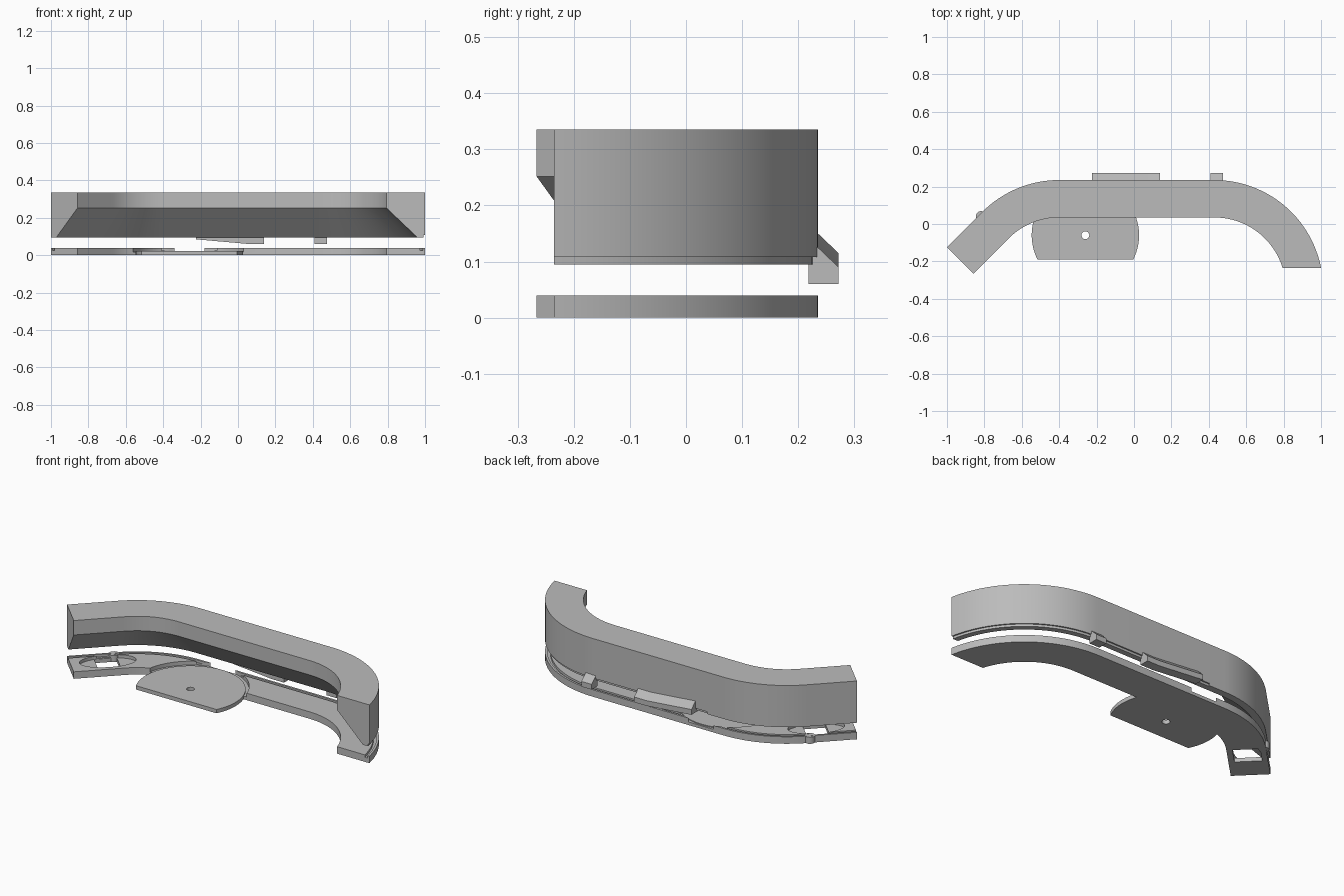
import bpy, bmesh
from math import sin, cos, asin, pi, radians
from mathutils import Vector, Matrix

if "Cube" in bpy.data.objects:
    bpy.data.objects.remove(bpy.data.objects["Cube"])

grey = bpy.data.materials.new("plain_grey")
grey.use_nodes = True
COLOUR = (0.5, 0.5, 0.5, 1)
grey.diffuse_color = COLOUR
grey.node_tree.nodes["Principled BSDF"].inputs["Base Color"].default_value = COLOUR

OUTER_R, ARC_Y, LEFT_X, RIGHT_X, END_Y = 0.581, -0.346, -0.40, 0.43, -0.235
SPLIT_X, SEGS = -0.30, 24
ARM = Vector((1, 1, 0)).normalized()
SIDE = Vector((1, -1, 0)).normalized()


def left_path(t):
    """Plan line at distance t inside the outer edge, from the angled end to the split."""
    r = OUTER_R - t
    pts = [Vector((-1, -0.125, 0)) + SIDE * t]
    for i in range(SEGS + 1):
        a = radians(135 - 45 * i / SEGS)
        pts.append(Vector((LEFT_X + r * cos(a), ARC_Y + r * sin(a), 0)))
    return pts + [Vector((SPLIT_X, ARC_Y + r, 0))]


def right_path(t):
    """Plan line from the split to the squared-off curved end."""
    r = OUTER_R - t
    end = asin((END_Y - ARC_Y) / r)
    pts = [Vector((SPLIT_X, ARC_Y + r, 0))]
    for i in range(SEGS + 1):
        a = pi / 2 + (end - pi / 2) * i / SEGS
        pts.append(Vector((RIGHT_X + r * cos(a), ARC_Y + r * sin(a), 0)))
    return pts


def full_path(t):
    return left_path(t) + right_path(t)[1:]


def finish(name, bm):
    bmesh.ops.recalc_face_normals(bm, faces=bm.faces[:])
    mesh = bpy.data.meshes.new(name)
    bm.to_mesh(mesh)
    bm.free()
    mesh.materials.append(grey)
    ob = bpy.data.objects.new(name, mesh)
    bpy.context.collection.objects.link(ob)
    return ob


def loft(name, rows, closed=True):
    """Skin equal-length cross-sections and cap both ends."""
    bm = bmesh.new()
    rings = [[bm.verts.new(p) for p in row] for row in rows]
    n = len(rings[0])
    for a, b in zip(rings, rings[1:]):
        for j in range(n):
            k = (j + 1) % n
            bm.faces.new((a[j], a[k], b[k], b[j]))
    bm.faces.new(rings[0])
    bm.faces.new(rings[-1])
    return finish(name, bm)


def sweep(name, path, profile):
    lines = [[p + Vector((0, 0, z)) for p in path(t)] for t, z in profile]
    return loft(name, list(zip(*lines)))


def prism(name, outline, z0, z1):
    return loft(name, [[(x, y, z) for x, y in outline] for z in (z0, z1)])


def ellipse(cx, cy, rx, ry, turn=0, n=64):
    m = Matrix.Rotation(turn, 2)
    pts = [m @ Vector((rx * cos(2 * pi * i / n), ry * sin(2 * pi * i / n))) for i in range(n)]
    return [(cx + p.x, cy + p.y) for p in pts]


def cut(ob, cutter):
    cutter.hide_render = True
    mod = ob.modifiers.new("cut", "BOOLEAN")
    mod.operation, mod.solver, mod.object = "DIFFERENCE", "EXACT", cutter
    bpy.context.view_layer.objects.active = ob
    bpy.ops.object.modifier_apply(modifier=mod.name)
    bpy.data.objects.remove(cutter)


# Upper cover: upright outer wall, flat top, undercut inner face
parts = []
inner = [(0, 0.335), (0.2, 0.335), (0.2, 0.252), (0.04, 0.095)]
parts.append(sweep("cover_left", left_path, inner + [(0, 0.095)]))
parts.append(sweep("cover_right", right_path,
                   inner + [(0.008, 0.095), (0.008, 0.108), (0, 0.108)]))

# Base plate with a narrow groove beside its outer edge
base = sweep("base_plate", full_path,
             [(0, 0), (0, 0.04), (0.012, 0.04), (0.012, 0.026),
              (0.028, 0.026), (0.028, 0.04), (0.2, 0.04), (0.2, 0)])
PIVOT = (-0.26, -0.06)
cut(base, prism("disc_pocket", ellipse(*PIVOT, 0.306, 0.306), 0.018, 0.1))

# Recess and square opening in the angled arm
hole = Vector((-0.79, -0.055, 0))
cut(base, prism("arm_recess", ellipse(hole.x, hole.y, 0.15, 0.075, pi / 4), 0.022, 0.1))
corners = [hole + ARM * a * 0.06 + SIDE * b * 0.07
           for a, b in ((-1, -1), (1, -1), (1, 1), (-1, 1))]
cut(base, prism("arm_opening", [c.xy for c in corners], -0.1, 0.1))
parts.append(base)

# Small round catch on the arm's outer edge
parts.append(prism("edge_catch", ellipse(-0.818, 0.042, 0.027, 0.027, n=24), 0.001, 0.039))

# Swivel disc with a straight front and pivot hole
RADIUS, FRONT_Y = 0.287, -0.19
start = asin((FRONT_Y - PIVOT[1]) / RADIUS)
angles = [start + (pi - 2 * start) * i / 56 for i in range(57)]
disc = prism("swivel_disc", [(PIVOT[0] + RADIUS * cos(a), PIVOT[1] + RADIUS * sin(a))
                             for a in angles], 0.001, 0.023)
cut(disc, prism("pivot_hole", ellipse(*PIVOT, 0.021, 0.021, n=32), -0.1, 0.1))
parts.append(disc)

# Rear latches: one long with a sloping end, one short
LATCH = [(0.218, 0.06), (0.272, 0.06), (0.272, 0.09), (0.23, 0.13), (0.218, 0.13)]


def latch(name, stations):
    return loft(name, [[(x, y, z + lift) for y, z in LATCH] for x, lift in stations])


parts.append(latch("long_latch", [(-0.225, 0.025), (0.06, 0), (0.14, 0)]))
parts.append(latch("short_latch", [(0.41, 0), (0.475, 0)]))

# Smooth curves with crisp edges
bpy.ops.object.select_all(action="DESELECT")
for ob in parts:
    ob.select_set(True)
bpy.context.view_layer.objects.active = parts[0]
bpy.ops.object.shade_smooth_by_angle(angle=radians(30))
